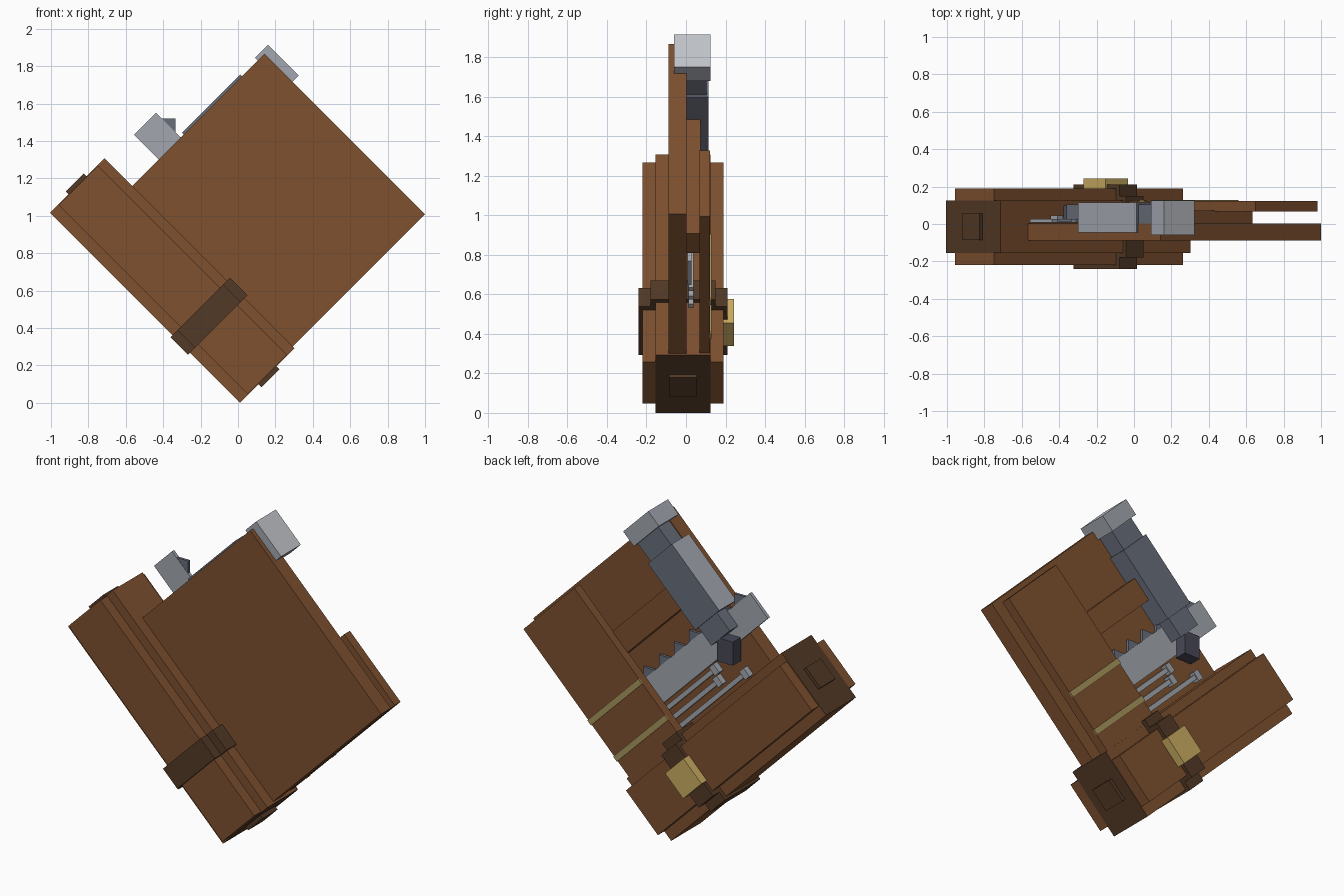
import bpy, bmesh, math
from mathutils import Matrix, Vector

if "Cube" in bpy.data.objects:
    bpy.data.objects.remove(bpy.data.objects["Cube"])

# The kit lies on a frame tilted 45 degrees: local x = across, local z = along the roll
TILT = Matrix.Rotation(math.radians(-45), 4, 'Y')


def material(name, r, g, b):
    m = bpy.data.materials.new(name)
    m.use_nodes = True
    m.diffuse_color = (r, g, b, 1)
    m.node_tree.nodes["Principled BSDF"].inputs["Base Color"].default_value = (r, g, b, 1)
    return m


leather = material("brown leather", .21, .082, .029)
strap_brown = material("dark strap leather", .085, .042, .019)
steel = material("steel", .36, .39, .43)
pale_steel = material("pale steel", .55, .57, .6)
dark_steel = material("dark steel", .14, .155, .195)
black_steel = material("black steel", .065, .065, .095)
brass = material("brass", .6, .42, .12)
stitch = material("olive stitching", .38, .3, .11)


def box(name, u, y, v, mat, face_mat=None, faces=(), spin=0):
    """Box from (min, max) ranges; face_mat paints faces with the given local normals."""
    bm = bmesh.new()
    size = Vector([r[1] - r[0] for r in (u, y, v)])
    mid = Vector([sum(r) / 2 for r in (u, y, v)])
    bmesh.ops.create_cube(bm, size=1)
    bm.normal_update()
    for f in bm.faces:
        if any(f.normal.dot(Vector(n)) > .9 for n in faces):
            f.material_index = 1
    place = Matrix.Translation(mid) @ Matrix.Rotation(math.radians(spin), 4, 'Y')
    bm.transform(TILT @ place @ Matrix.Diagonal(size).to_4x4())
    return finish(name, bm, mat, face_mat)


def finish(name, bm, *mats):
    me = bpy.data.meshes.new(name)
    bm.to_mesh(me)
    bm.free()
    for m in mats:
        if m:
            me.materials.append(m)
    ob = bpy.data.objects.new(name, me)
    bpy.context.collection.objects.link(ob)
    return ob


ENDS = ((0, 0, 1), (0, 0, -1))

# Rolled bundle: core with dark ends and a wider, flatter body
box("roll_core", (.007, .42), (-.155, .125), (-.007, 1.43), leather, strap_brown, ENDS)
box("roll_body", (.07, .366), (-.22, .19), (-.003, 1.425), leather)
for name, v in (("upper_end_button", (1.42, 1.45)), ("lower_end_button", (-.03, 0))):
    box(name, (.148, .283), (-.085, .055), v, strap_brown)

# Strap and buckle
box("strap_core", (-.008, .443), (-.18, .15), (.37, .503), strap_brown)
box("strap_body", (.045, .392), (-.24, .21), (.37, .503), strap_brown)
box("buckle", (.132, .3), (.19, .242), (.345, .515), brass)

# Open flap, pocket panel and inner loop
box("front_flap", (.4, 1.42), (-.088, .003), (.005, 1.22), leather)
box("pocket_panel", (.4, 1.397), (.068, .122), (.01, .48), leather)
box("inner_loop", (.95, 1.09), (0, .073), (.195, 1.02), leather)
for i, u in enumerate((.54, .78)):
    box(f"stitch_line_{i + 1}", (u - .017, u + .017), (.12, .128), (.008, .482), stitch)

# Large tool: cap, neck, grip, collar and angled tip
box("tool_cap", (1.368, 1.467), (-.06, .125), (1.008, 1.24), steel, pale_steel, ((1, 0, 0),))
box("tool_neck", (1.24, 1.38), (0, .105), (1.025, 1.215), dark_steel)
box("tool_grip", (.81, 1.25), (-.045, .115), (1.01, 1.232), dark_steel, steel, ((0, 0, 1),))
box("tool_collar", (.69, .82), (.02, .105), (1.03, 1.2), dark_steel)
box("tool_tip", (.568, .672), (.025, .1), (1.01, 1.15), black_steel, spin=45)

# Saw: thin blade with teeth made of half-sunk square pegs
box("saw_blade", (.62, .787), (.008, .028), (.3, 1.407), steel)
for i in range(7):
    v = 1.312 - i * .14
    box(f"saw_tooth_{i + 1}", (.747, .823), (.01, .026), (v - .038, v + .038), dark_steel, spin=45)

# Small picks with T-shaped heads
for i, (u, top) in enumerate(((.585, .88), (.525, .85), (.465, 1.04))):
    box(f"pick_shaft_{i + 1}", (u - .013, u + .013), (.012, .038), (.3, top), steel)
    box(f"pick_head_{i + 1}", (u - .028, u + .028), (.008, .045), (top - .01, top + .03), steel)
